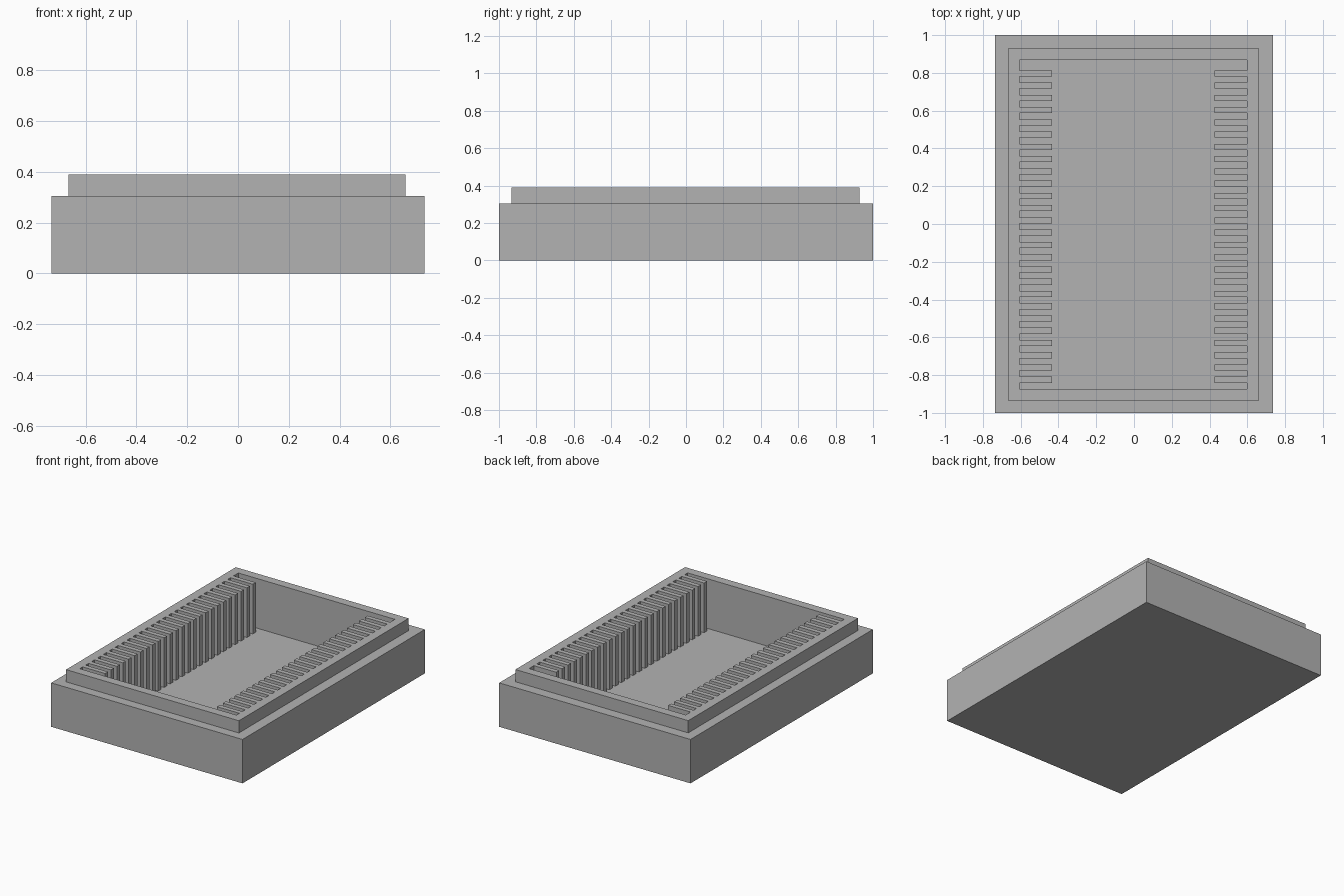
import bpy
import bmesh

cube = bpy.data.objects.get("Cube")
if cube:
    bpy.data.objects.remove(cube, do_unlink=True)

# Sizes
TOP, LEDGE, FLOOR = 0.39, 0.305, 0.045
SHIFT = -0.003            # slight sideways offset of the lip and cavity
CAVITY_X, TIP_X = 0.602, 0.43
TEETH, PITCH = 26, 0.0649
FIRST_Y = -0.841

grey = bpy.data.materials.new("plain grey")
grey.use_nodes = True
colour = (0.45, 0.45, 0.45, 1)
grey.diffuse_color = colour
grey.node_tree.nodes["Principled BSDF"].inputs["Base Color"].default_value = colour


def add_object(name, bm):
    bmesh.ops.recalc_face_normals(bm, faces=bm.faces)
    mesh = bpy.data.meshes.new(name)
    bm.to_mesh(mesh)
    bm.free()
    mesh.materials.append(grey)
    obj = bpy.data.objects.new(name, mesh)
    bpy.context.collection.objects.link(obj)
    return obj


def rectangle(bm, half_x, half_y, z, shift=0.0):
    corners = [(-1, -1), (1, -1), (1, 1), (-1, 1)]
    return [bm.verts.new((shift + sx * half_x, shift + sy * half_y, z)) for sx, sy in corners]


# Tray: nested rectangles from the underside, over the lip, down to the cavity floor
bm = bmesh.new()
loops = [
    rectangle(bm, 0.735, 1.0, 0),
    rectangle(bm, 0.735, 1.0, LEDGE),
    rectangle(bm, 0.664, 0.931, LEDGE, SHIFT),
    rectangle(bm, 0.664, 0.931, TOP, SHIFT),
    rectangle(bm, CAVITY_X, 0.87, TOP, SHIFT),
    rectangle(bm, CAVITY_X, 0.87, FLOOR, SHIFT),
]
bm.faces.new(loops[0])
bm.faces.new(loops[-1])
for lower, upper in zip(loops, loops[1:]):
    for i in range(4):
        j = (i + 1) % 4
        bm.faces.new((lower[i], lower[j], upper[j], upper[i]))
add_object("tray_body", bm)

# Slot dividers: one tooth, repeated along the wall and mirrored to the other side
bm = bmesh.new()
bmesh.ops.create_cube(bm, size=1)
for v in bm.verts:
    v.co.x = CAVITY_X if v.co.x > 0 else TIP_X
    v.co.y = FIRST_Y + (PITCH / 2 if v.co.y > 0 else 0)
    v.co.z = TOP if v.co.z > 0 else FLOOR
# The wall and floor sides are hidden, so leave them open
bm.normal_update()
hidden = [f for f in bm.faces if f.normal.x > 0.9 or f.normal.z < -0.9]
bmesh.ops.delete(bm, geom=hidden, context="FACES")
teeth = add_object("slot_dividers", bm)
teeth.location.x = SHIFT
array = teeth.modifiers.new("row", "ARRAY")
array.count = TEETH
array.use_relative_offset = False
array.use_constant_offset = True
array.constant_offset_displace = (0, PITCH, 0)
mirror = teeth.modifiers.new("other side", "MIRROR")
mirror.use_axis = (True, False, False)
